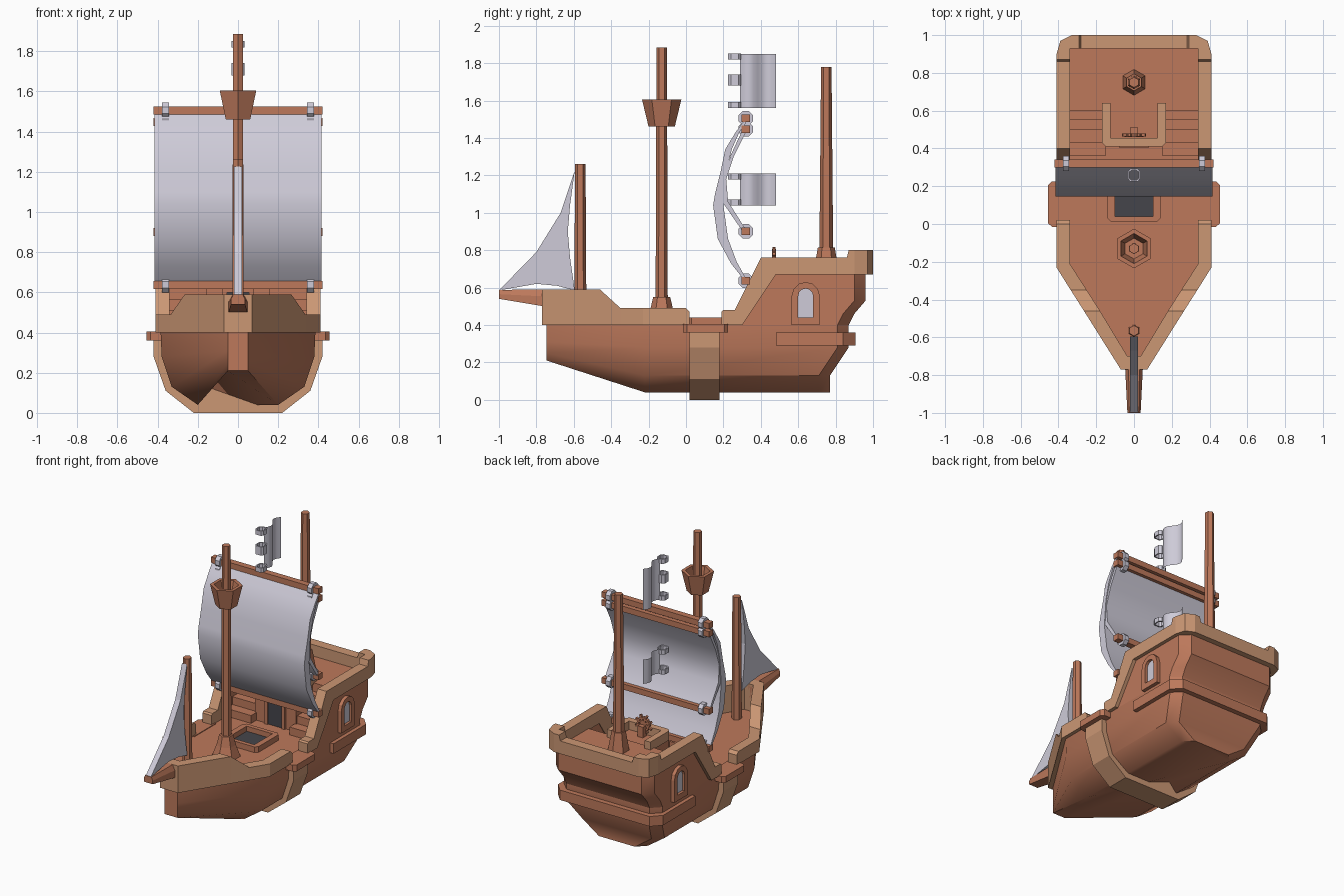
import bpy, bmesh, math

if "Cube" in bpy.data.objects:
    bpy.data.objects.remove(bpy.data.objects["Cube"])

def material(name, rgb):
    m = bpy.data.materials.new(name)
    m.diffuse_color = (*rgb, 1)
    m.use_nodes = True
    m.node_tree.nodes["Principled BSDF"].inputs["Base Color"].default_value = m.diffuse_color
    return m

WOOD = material("brown wood", (0.51, 0.19, 0.105))
TAN = material("light wood", (0.60, 0.31, 0.175))
CLOTH = material("pale cloth", (0.62, 0.60, 0.69))
DARK = material("dark opening", (0.06, 0.06, 0.07))

def build(name, verts, faces, mat, smooth=None):
    bm = bmesh.new()
    vs = [bm.verts.new(v) for v in verts]
    for f in faces:
        bm.faces.new([vs[i] for i in f])
    bmesh.ops.remove_doubles(bm, verts=bm.verts, dist=1e-5)
    bmesh.ops.recalc_face_normals(bm, faces=bm.faces)
    me = bpy.data.meshes.new(name)
    bm.to_mesh(me)
    bm.free()
    me.materials.append(mat)
    ob = bpy.data.objects.new(name, me)
    bpy.context.collection.objects.link(ob)
    if smooth:
        bpy.ops.object.select_all(action='DESELECT')
        ob.select_set(True)
        bpy.context.view_layer.objects.active = ob
        bpy.ops.object.shade_smooth_by_angle(angle=math.radians(smooth))
    return ob

def loft(name, sections, mat, closed=False, smooth=None):
    """Skin a row of equal point loops; cap the ends unless the row closes."""
    n, m = len(sections[0]), len(sections)
    faces = []
    for s in range(m if closed else m - 1):
        a, b = s * n, (s + 1) % m * n
        faces += [(a + i, a + (i + 1) % n, b + (i + 1) % n, b + i) for i in range(n)]
    if not closed:
        faces += [tuple(range(n)), tuple(range((m - 1) * n, m * n))]
    return build(name, [p for s in sections for p in s], faces, mat, smooth)

def prism(name, axis, pts, a, b, mat, smooth=None):
    def at(p, d):
        q = list(p)
        q.insert("xyz".index(axis), d)
        return q
    return loft(name, [[at(p, d) for p in pts] for d in (a, b)], mat, smooth=smooth)

def box(name, x0, x1, y0, y1, z0, z1, mat):
    return prism(name, "z", [(x0, y0), (x1, y0), (x1, y1), (x0, y1)], z0, z1, mat)

def lathe(name, y, prof, mat, n=6):
    """Faceted turned part on the centre line; prof is (radius, height)."""
    ang = [math.pi / 2 + math.tau * i / n for i in range(n)]
    return loft(name, [[(r * math.cos(t), y + r * math.sin(t), z) for t in ang] for r, z in prof], mat)

def mirrored(pts):
    return pts + [(-p[0], *p[1:]) for p in reversed(pts)]

def rail(name, half, mat, both=True):
    """half: (outer x, y, inner x, y, bottom z, top z, y shift of bottom)."""
    def secs(sx):
        return [[(sx * xo, yo + d, zb), (sx * xo, yo, zt), (sx * xi, yi, zt), (sx * xi, yi + d, zb)]
                for xo, yo, xi, yi, zb, zt, d in half]
    left = secs(-1)[::-1]
    return loft(name, secs(1) + left[1:], mat)

# Hull in horizontal layers: z, half width, bow z, stern y
layers = [(.04, .20, .21, .77), (.13, .33, .25, .77), (.28, .38, .31, .87), (.40, .385, .40, .87)]
loft("hull", [mirrored([(.05, -.745, bz), (x, -.22, z), (x, ye - .06, z), (x - .06, ye, z)])
              for z, x, bz, ye in layers], WOOD, smooth=35)
loft("stern_cabin", [mirrored([(.385, .60, z), (.385, ye - .06, z), (.325, ye, z)])
                     for z, ye in ((.40, .87), (.46, .90), (.53, .96), (.68, .96))], WOOD, smooth=35)
for s in (-1, 1):
    prism("cabin_side", "x", [(.30, .40), (.62, .40), (.62, .675), (.48, .675)], s * .345, s * .385, WOOD)

# Light wood rails
rail("bow_rail", [(.41, .02, .34, .02, .4, .47, 0), (.41, 0, .34, 0, .4, .49, 0),
                  (.41, -.23, .34, -.21, .4, .49, 0), (.335, -.35, .25, -.35, .4, .49, 0),
                  (.265, -.46, .18, -.46, .4, .59, 0), (.07, -.77, .035, -.70, .4, .59, 0),
                  (0, -.77, 0, -.70, .4, .59, 0)], TAN)
rail("stern_rail", [(.41, .19, .34, .19, .4, .47, 0), (.41, .20, .34, .20, .4, .48, 0),
                    (.41, .26, .34, .26, .4, .48, .04), (.41, .40, .34, .40, .67, .76, .08),
                    (.41, .86, .34, .86, .67, .76, 0), (.41, .87, .34, .87, .67, .80, 0),
                    (.41, .90, .34, .90, .67, .80, 0), (.39, .97, .34, .93, .67, .80, 0),
                    (.33, 1.0, .32, .93, .67, .80, 0), (.29, 1.0, .29, .93, .67, .80, 0),
                    (.28, 1.0, .28, .93, .67, .76, 0), (0, 1.0, 0, .93, .67, .76, 0)], TAN)
rail("helm_rail", [(.17, .64, .125, .64, .67, .735, 0), (.17, .43, .125, .455, .67, .735, 0),
                   (.15, .41, .125, .455, .67, .735, 0), (0, .41, 0, .455, .67, .735, 0)], TAN)

# Belt round the stern, middle rib and its caps
rail("stern_belt", [(.41, .48, .36, .48, .29, .36, 0), (.41, .84, .36, .80, .29, .36, 0),
                    (.35, .905, .32, .85, .29, .36, 0), (0, .905, 0, .85, .29, .36, 0)], WOOD)
prism("middle_rib", "y", mirrored([(.22, 0), (.36, .11), (.42, .28), (.42, .37)]), .02, .18, TAN)
for s in (-1, 1):
    prism("rib_cap", "z", [(s * .33, -.015), (s * .435, -.015), (s * .455, .005), (s * .455, .205),
                           (s * .435, .225), (s * .33, .225)], .36, .405, WOOD)

# Deck hatch
outer = mirrored([(.12, .01), (.14, .03), (.14, .25), (.12, .27)])
inner = mirrored([(.10, .04), (.10, .045), (.10, .235), (.10, .24)])
loft("hatch_rim", [[(*o, .39), (*o, .44), (*i, .44), (*i, .39)] for o, i in zip(outer, inner)],
     WOOD, closed=True)
box("hatch_opening", -.10, .10, .04, .24, .395, .404, DARK)

# Cabin front, door and two flights of steps
box("cabin_front", -.16, .16, .42, .62, .39, .675, WOOD)
for s in (-1, 1):
    box("door_post", s * .055, s * .08, .405, .43, .40, .62, WOOD)
    for i, y in enumerate((.36, .43, .50, .55)):
        box("stair_step", s * .15, s * .35, y, .62, .39, .455 + .055 * i, WOOD)
box("door_lintel", -.08, .08, .405, .43, .60, .63, WOOD)
box("door", -.055, .055, .414, .42, .40, .60, DARK)

# Arched side windows
def arch(w, z0, z1):
    zs = z1 - w
    return [(.64 - w, z0), (.64 + w, z0)] + [
        (.64 + w * math.cos(math.pi * i / 6), zs + w * math.sin(math.pi * i / 6)) for i in range(7)]
for s in (-1, 1):
    loft("window_frame", [[(s * .37, *o), (s * .41, *o), (s * .41, *i), (s * .37, *i)]
                          for o, i in zip(arch(.075, .40, .63), arch(.04, .44, .595))], WOOD, closed=True)
    prism("window_glass", "x", arch(.042, .438, .597), s * .384, s * .392, CLOTH)

# Masts with flared feet
for name, y, z0, z1, r in (("fore_mast", -.565, .39, 1.26, .033), ("main_mast", -.13, .39, 1.885, .033),
                           ("aft_mast", .75, .66, 1.78, .038)):
    lathe(name, y, [(r, z0), (.028, z1)], WOOD)
for name, y, z0, z1, r in (("main_mast_foot", -.13, .39, .55, .095), ("aft_mast_foot", .75, .66, .815, .072)):
    lathe(name, y, [(r, z0), (r * .65 if y > 0 else .062, z0 + .09), (.045, z1)] if y < 0
          else [(r, z0), (.045, z1)], WOOD)
lathe("lookout_basket", -.13, [(.03, 1.46), (.07, 1.46), (.105, 1.605), (.08, 1.605), (.055, 1.50), (.02, 1.50)], WOOD)

# Bowsprit and triangular fore sail
loft("bowsprit", [[(-.05, y, z0), (.05, y, z0), (.05, y, zm), (.03, y, .59), (-.03, y, .59), (-.05, y, zm)]
                  if y > -.9 else [(-.035, y, z0), (.035, y, z0), (.035, y, zm), (.025, y, .588), (-.025, y, .588), (-.035, y, zm)]
                  for y, z0, zm in ((-1, .54, .565), (-.70, .49, .55))], WOOD)
prism("fore_sail", "x", [(-1, .585), (-.8, .62), (-.69, .61), (-.595, .585), (-.62, .76), (-.632, .9), (-.62, 1.04),
                         (-.595, 1.225), (-.67, 1.0), (-.8, .79)], -.02, .02, CLOTH)

# Billowing main sails, yards and their clips
front = [(.315, 1.50), (.265, 1.43), (.21, 1.34), (.185, 1.22), (.155, 1.10), (.145, 1.04), (.17, .86), (.24, .73), (.315, .635)]
back = [(.32, .65), (.27, .74), (.225, .86), (.20, 1.04), (.205, 1.10), (.215, 1.22), (.245, 1.34), (.285, 1.43), (.32, 1.48)]
prism("main_sail", "x", front + back, -.415, .415, CLOTH, smooth=35)
prism("inner_sail", "x", [(.31, 1.46), (.24, 1.31), (.20, 1.18), (.20, 1.05), (.31, .89),
                          (.32, .91), (.225, 1.06), (.215, 1.18), (.255, 1.30), (.325, 1.44)], -.41, .41, CLOTH, smooth=35)
for z in (1.505, 1.447, .90, .637):
    box("yard", -.42, .42, .298, .342, z - .02, z + .02, WOOD)
    ring = [(.32 + .042 * math.cos(math.pi * (i + .5) / 4), z + .042 * math.sin(math.pi * (i + .5) / 4)) for i in range(8)]
    for s in (-1, 1):
        prism("yard_clip", "x", ring, s * .36 - .017, s * .36 + .017, CLOTH)

# Wavy flags with mast loops
for z0, z1, loops in ((1.56, 1.85, (1.575, 1.71, 1.835)), (1.04, 1.21, (1.055, 1.195))):
    pts = [(.025 * math.sin(i * math.pi / 4), .288 + .024 * i) for i in range(9)]
    build("flag", [(x, y, z) for z in (z0, z1) for x, y in pts],
          [(i, i + 1, i + 10, i + 9) for i in range(8)], CLOTH, smooth=60)
    for z in loops:
        h = .03 if z == 1.71 else .016
        o = mirrored([(.02, .225), (.032, .24), (.032, .28), (.015, .295)])
        n = mirrored([(.015, .233), (.024, .244), (.024, .276), (.01, .287)])
        loft("flag_loop", [[(*a, z - h), (*a, z + h), (*b, z + h), (*b, z - h)] for a, b in zip(o, n)],
             CLOTH, closed=True)

# Steering wheel: stand, rim and spokes
box("wheel_stand", -.02, .02, .47, .51, .66, .75, WOOD)
def rim(r, y):
    return [(r * math.cos(math.tau * i / 8), y, .755 + r * math.sin(math.tau * i / 8)) for i in range(8)]
loft("wheel_rim", [list(q) for q in zip(rim(.05, .46), rim(.05, .48), rim(.036, .48), rim(.036, .46))], WOOD, closed=True)
for k in range(4):
    t = math.pi * (k + .5) / 4
    c, s = math.cos(t), math.sin(t)
    prism("wheel_spoke", "y", [(u * c - v * s, .755 + u * s + v * c) for u, v in
                               ((-.065, -.007), (.065, -.007), (.065, .007), (-.065, .007))], .462, .478, WOOD)
